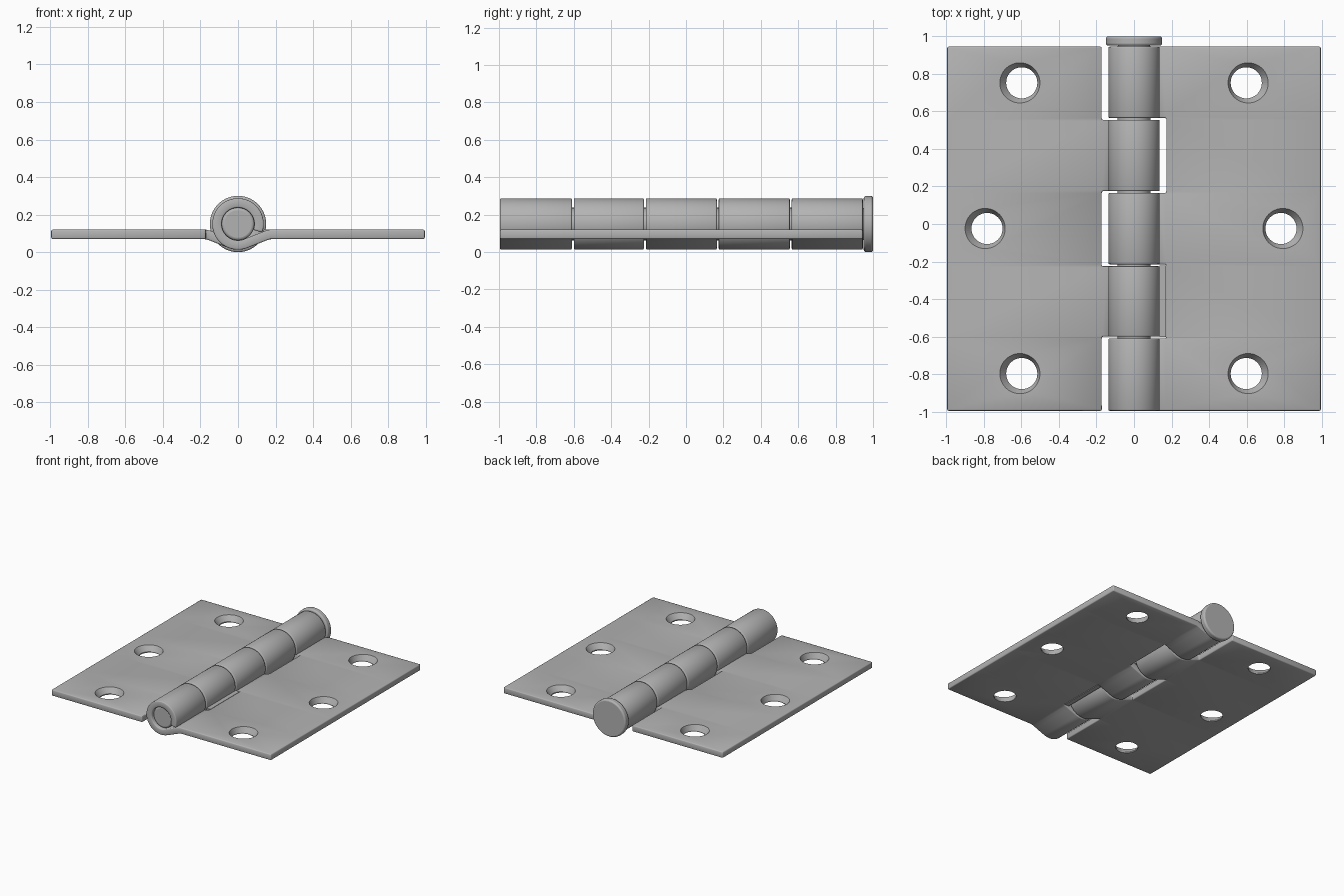
import bpy, bmesh, math
from mathutils import Matrix, Vector

cube = bpy.data.objects.get("Cube")
if cube:
    bpy.data.objects.remove(cube, do_unlink=True)

AXIS_Z = 0.15       # height of the pin axis
LEAF_Z = 0.095      # middle of the leaf sheet
THICK = 0.05
BARREL = 0.112      # middle radius of the rolled knuckles
GAP = 0.005
BANDS = [-0.995, -0.605, -0.22, 0.17, 0.56, 0.945]

steel = bpy.data.materials.new("steel grey")
steel.use_nodes = True
grey = (0.45, 0.45, 0.45, 1)
steel.diffuse_color = grey
bsdf = next(n for n in steel.node_tree.nodes if n.type == 'BSDF_PRINCIPLED')
bsdf.inputs["Base Color"].default_value = grey


def make(name, bm):
    bmesh.ops.recalc_face_normals(bm, faces=bm.faces)
    mesh = bpy.data.meshes.new(name)
    bm.to_mesh(mesh)
    bm.free()
    obj = bpy.data.objects.new(name, mesh)
    bpy.context.collection.objects.link(obj)
    mesh.materials.append(steel)
    return obj


def bevel(obj, width, segments=2):
    mod = obj.modifiers.new("rounded edges", 'BEVEL')
    mod.width, mod.segments = width, segments
    mod.limit_method, mod.angle_limit = 'ANGLE', math.radians(35)


def finish(obj):
    bpy.ops.object.select_all(action='DESELECT')
    obj.select_set(True)
    bpy.context.view_layer.objects.active = obj
    bpy.ops.object.shade_smooth_by_angle(angle=math.radians(30))


def rod(name, radius, y0, y1, edge):
    bm = bmesh.new()
    place = Matrix.Translation((0, (y0 + y1) / 2, AXIS_Z)) @ Matrix.Rotation(math.pi / 2, 4, 'X')
    bmesh.ops.create_cone(bm, cap_ends=True, segments=64, radius1=radius,
                          radius2=radius, depth=y1 - y0, matrix=place)
    obj = make(name, bm)
    bevel(obj, edge, 3)
    finish(obj)


def hole_cutters(name, side):
    # Countersunk screw holes, wider at the top
    bm = bmesh.new()
    for x, y in ((0.605, 0.752), (0.79, -0.024), (0.605, -0.797)):
        rings = []
        for z, r, shift in ((0.04, 0.083, -0.007), (0.078, 0.083, -0.007),
                            (0.12, 0.107, 0.003), (0.16, 0.107, 0.003)):
            # The bore sits a little to the side of the countersink
            cx = side * x + (shift if side > 0 else -shift)
            rings.append([bm.verts.new((cx + r * math.cos(a), y + r * math.sin(a), z))
                          for a in (math.tau * i / 48 for i in range(48))])
        for low, high in zip(rings, rings[1:]):
            for i in range(48):
                j = (i + 1) % 48
                bm.faces.new((low[i], low[j], high[j], high[i]))
        bm.faces.new(rings[0])
        bm.faces.new(rings[-1])
    obj = make(name, bm)
    obj.hide_render = True
    obj.hide_viewport = True
    return obj


def leaf(name, side, owned):
    # Sheet path: flat plate, short ramp, then the roll around the pin
    path = [(0.995, LEAF_Z), (0.172, LEAF_Z), (0.15, 0.089), (0.12, 0.077)]
    for i in range(50):
        a = math.radians(-68 - 312 * i / 49)
        path.append((BARREL * math.cos(a), AXIS_Z + BARREL * math.sin(a)))
    rows = [BANDS[0]]
    for y in BANDS[1:-1]:
        rows += [y - GAP, y + GAP]
    rows.append(BANDS[-1])

    bm = bmesh.new()
    grid = [[bm.verts.new((side * x, y, z)) for x, z in path] for y in rows]
    for r in range(len(rows) - 1):
        rolled = r % 2 == 0 and r // 2 in owned
        for c in range(len(path) - 1 if rolled else 1):
            bm.faces.new((grid[r][c], grid[r][c + 1], grid[r + 1][c + 1], grid[r + 1][c]))
    loose = [v for v in bm.verts if not v.link_faces]
    bmesh.ops.delete(bm, geom=loose, context='VERTS')
    obj = make(name, bm)

    solid = obj.modifiers.new("sheet thickness", 'SOLIDIFY')
    solid.thickness, solid.offset = THICK, 0
    bevel(obj, 0.007)
    cut = obj.modifiers.new("screw holes", 'BOOLEAN')
    cut.operation, cut.solver = 'DIFFERENCE', 'EXACT'
    cut.object = hole_cutters(name + "_hole_cutter", side)
    finish(obj)


# Leaves with alternating knuckles
leaf("left_leaf", 1, (0, 2, 4))
leaf("right_leaf", -1, (1, 3))

# Shallower notch beside the second knuckle
bm = bmesh.new()
bmesh.ops.create_cube(bm, size=1, matrix=Matrix.Translation((0.153, -0.412, LEAF_Z))
                      @ Matrix.Diagonal(Vector((0.036, 0.38, THICK, 1))))
make("notch_tab", bm)

# Pin and its head
rod("hinge_pin", 0.087, -0.975, 0.96, 0.014)
rod("pin_head", 0.15, 0.95, 1.0, 0.012)
